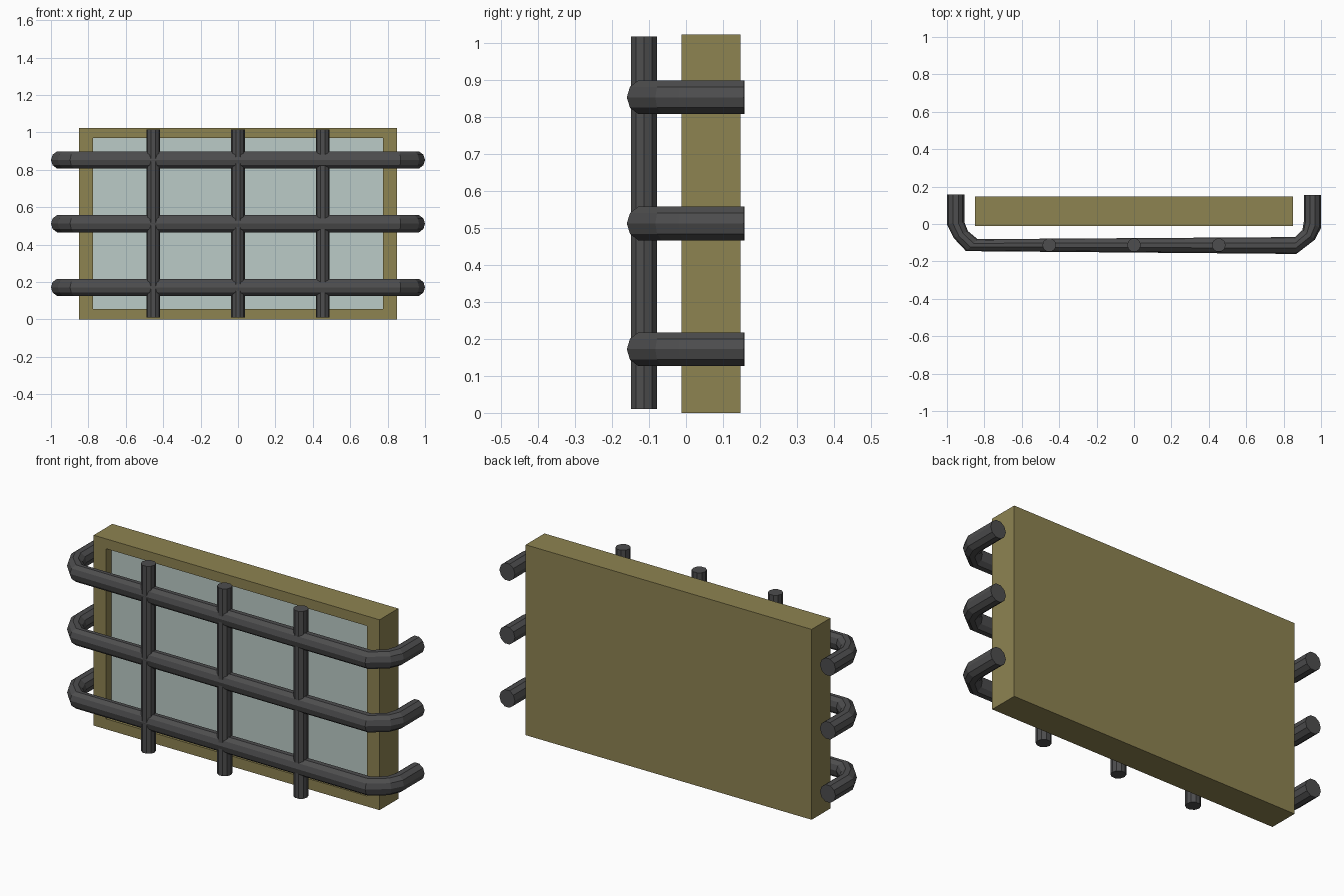
import bpy, bmesh, math
from mathutils import Vector

if "Cube" in bpy.data.objects:
    bpy.data.objects.remove(bpy.data.objects["Cube"])


def material(name, rgb):
    m = bpy.data.materials.new(name)
    m.diffuse_color = (*rgb, 1)
    m.use_nodes = True
    m.node_tree.nodes["Principled BSDF"].inputs["Base Color"].default_value = m.diffuse_color
    return m


OLIVE = material("olive_wood", (0.27, 0.228, 0.083))
GLASS = material("pale_glass", (0.50, 0.60, 0.57))
IRON = material("dark_iron", (0.075, 0.075, 0.077))


def loft(name, rings, mat):
    """Skin a list of point rings and cap both ends."""
    bm = bmesh.new()
    loops = [[bm.verts.new(p) for p in ring] for ring in rings]
    n = len(loops[0])
    for a, b in zip(loops, loops[1:]):
        for i in range(n):
            j = (i + 1) % n
            bm.faces.new((a[i], a[j], b[j], b[i]))
    bm.faces.new(loops[0][::-1])
    bm.faces.new(loops[-1])
    bmesh.ops.recalc_face_normals(bm, faces=bm.faces)
    me = bpy.data.meshes.new(name)
    bm.to_mesh(me)
    bm.free()
    me.materials.append(mat)
    ob = bpy.data.objects.new(name, me)
    bpy.context.collection.objects.link(ob)
    return ob


def rect(hx, z0, z1, y):
    return [(-hx, y, z0), (hx, y, z0), (hx, y, z1), (-hx, y, z1)]


# Frame: solid box with a shallow recess in the front
outer, inner = (0.85, 0.0, 1.023), (0.775, 0.056, 0.97)
loft("window_frame", [rect(*outer, 0.147), rect(*outer, -0.012),
                      rect(*inner, -0.012), rect(*inner, 0.041)], OLIVE)

# Glass pane on the floor of the recess
loft("glass_pane", [rect(*inner, 0.041), rect(*inner, 0.032)], GLASS)

# Horizontal bars bent back at both ends: outer and inner edge of each ring
SIDES = 10
PATH = [((-1.0, 0.158), (-0.907, 0.158)),
        ((-1.0, -0.001), (-0.907, 0.010)),
        ((-0.963, -0.076), (-0.888, -0.038)),
        ((-0.898, -0.145), (-0.836, -0.081)),
        ((0.868, -0.160), (0.861, -0.070)),
        ((0.968, -0.083), (0.900, -0.033)),
        ((1.0, -0.020), (0.908, 0.012)),
        ((1.0, 0.156), (0.908, 0.156))]
for k, z in enumerate((0.172, 0.512, 0.853)):
    rings = []
    for o, i in PATH:
        c = (Vector((*o, z)) + Vector((*i, z))) / 2
        d = Vector((*o, z)) - c
        rings.append([c + d * math.cos(t) + Vector((0, 0, 0.048 * math.sin(t)))
                      for t in (2 * math.pi * s / SIDES for s in range(SIDES))])
    loft(f"horizontal_bar_{k + 1}", rings, IRON)

# Straight vertical bars
for k, x in enumerate((-0.453, 0.0, 0.453)):
    rings = [[(x + 0.037 * math.cos(t), -0.113 + 0.037 * math.sin(t), z)
              for t in (2 * math.pi * s / SIDES for s in range(SIDES))]
             for z in (0.01, 1.017)]
    loft(f"vertical_bar_{k + 1}", rings, IRON)
